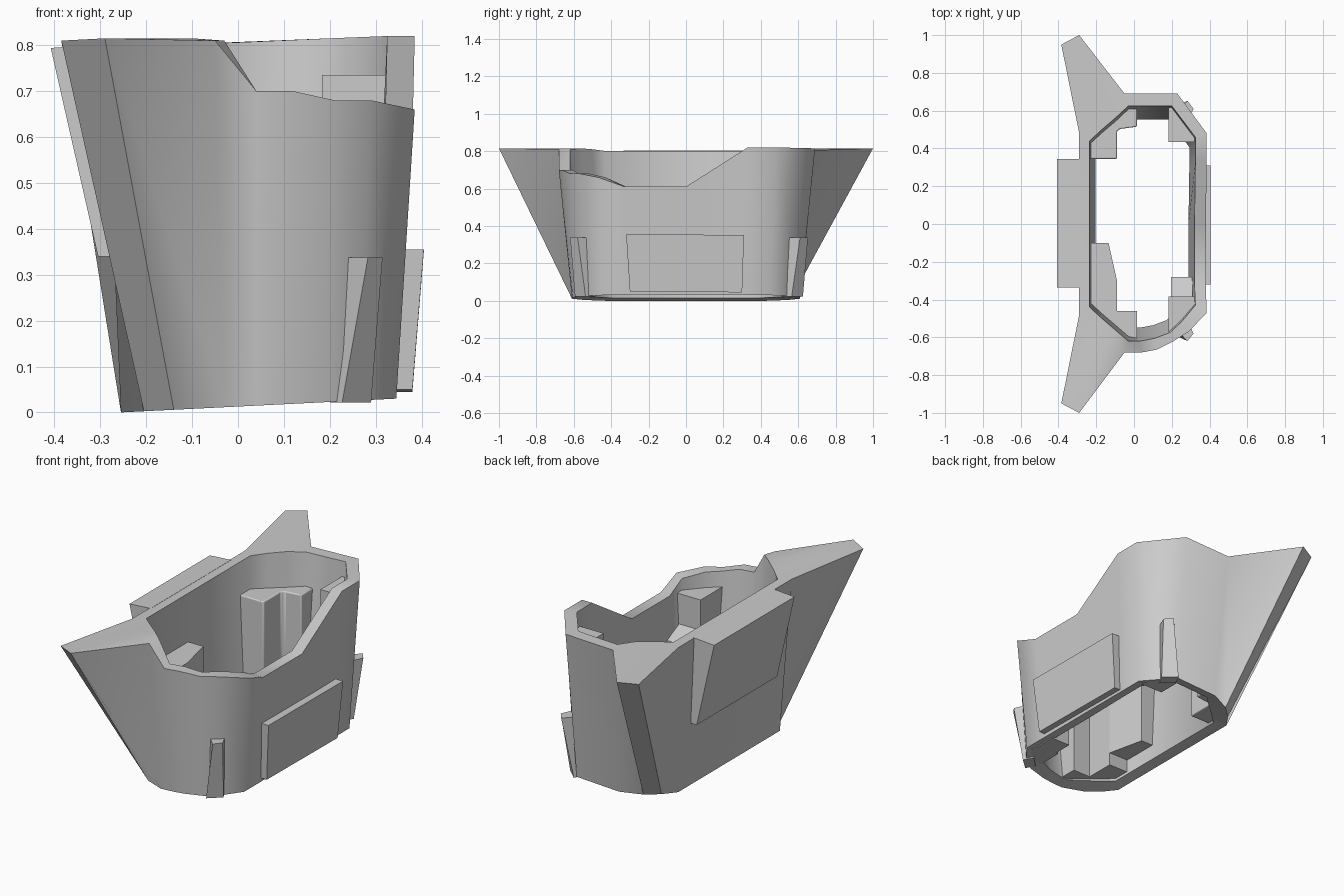
import bpy, bmesh, math

if "Cube" in bpy.data.objects:
    bpy.data.objects.remove(bpy.data.objects["Cube"])


def finish(name, bm, angle=30, bevel=0):
    bmesh.ops.recalc_face_normals(bm, faces=bm.faces)
    me = bpy.data.meshes.new(name)
    bm.to_mesh(me)
    bm.free()
    ob = bpy.data.objects.new(name, me)
    bpy.context.collection.objects.link(ob)
    if bevel:
        mod = ob.modifiers.new("soft_edges", 'BEVEL')
        mod.width, mod.segments = bevel, 2
    bpy.ops.object.select_all(action='DESELECT')
    ob.select_set(True)
    bpy.context.view_layer.objects.active = ob
    bpy.ops.object.shade_smooth_by_angle(angle=math.radians(angle))
    return ob


def loft(name, rings, closed_loop=False, angle=30, bevel=0):
    """Skin matching rings of points; cap the ends or join last to first."""
    bm = bmesh.new()
    vs = [[bm.verts.new(p) for p in r] for r in rings]
    n = len(vs[0])
    for k in range(len(vs) if closed_loop else len(vs) - 1):
        a, b = vs[k], vs[(k + 1) % len(vs)]
        for i in range(n):
            j = (i + 1) % n
            bm.faces.new((a[i], a[j], b[j], b[i]))
    if not closed_loop:
        bm.faces.new(vs[0][::-1])
        bm.faces.new(vs[-1])
    return finish(name, bm, angle, bevel)


def floor_z(x):
    return max(0, 0.05 * (x + 0.255))


# Shell section: outer rim x y z, outer foot x y, inner rim x y
fin = [(-.29, -.48, .802, -.255, -.43, -.235, -.44),
       (-.385, -.95, .81, -.205, -.50, -.17, -.50),
       (-.29, -1.0, .815, -.14, -.56, -.10, -.56)]
body = [(-.05, -.68, .81, -.03, -.61, -.03, -.62),
        (.04, -.68, .70, .04, -.61, .03, -.62),
        (.12, -.665, .70, .10, -.605, .11, -.605),
        (.21, -.62, .68, .20, -.58, .19, -.575),
        (.29, -.57, .68, .265, -.54, .25, -.52),
        (.385, -.47, .66, .345, -.44, .325, -.43),
        (.38, -.33, .61, .345, -.30, .32, -.32),
        (.38, 0, .61, .345, 0, .32, 0),
        (.385, .33, .82, .345, .30, .325, .33),
        (.385, .48, .82, .345, .45, .325, .46),
        (.23, .69, .815, .22, .61, .20, .625),
        (-.05, .69, .805, -.03, .61, -.03, .625)]
back_fin = [(x, -y, z, a, -b, c, -d) for x, y, z, a, b, c, d in reversed(fin)]
sec = fin + body + back_fin
outer_top = [s[:3] for s in sec]
outer_foot = [(s[3], s[4], floor_z(s[3])) for s in sec]
inner_top = [(s[5], s[6], s[2]) for s in sec]
inner_foot = []
for s in sec:
    x, y = .045 + (s[5] - .045) * .885, s[6] * .885
    inner_foot.append((x, y, floor_z(x) + .012))
loft("hull_shell", [outer_top, outer_foot, inner_foot, inner_top], True, 58)

# Overhanging wedge on the left wall
wedge = [(-.408, .794), (-.283, .803), (-.262, .34), (-.305, .34)]
loft("side_wedge", [[(x, y, z) for x, z in wedge] for y in (-.335, .345)])

# Flat panel on the right wall
loft("side_panel", [
    [(.345, -.30, .05), (.38, -.30, .05), (.38, .30, .045), (.345, .30, .045)],
    [(.355, -.32, .355), (.405, -.32, .355), (.405, .31, .352), (.355, .31, .352)]])

# Ribs on the right corners, narrowing upwards
for name, sy, k in (("front_rib", -1, .95), ("back_rib", 1, 1.0)):
    top = [(.22, .585), (.283, .652), (.315, .61), (.275, .52)]
    foot = [(.20, .57), (.227, .625), (.29, .565), (.26, .51)]
    loft(name, [[(x, sy * y * k, .022) for x, y in foot],
                [(x, sy * y * k, .337) for x, y in top]])


# Inner columns, kept inside the sloping wall at the foot
def column(name, pts, z0, z1, bevel=0, drop=0):
    ymin = min(abs(p[1]) for p in pts)
    foot = []
    for x, y in pts:
        fx, fy = min(max(x, -.225), .315), min(max(y, -.57), .57)
        # hold back from the chamfered left corners
        lim = .59 + min(0, (fx + .03) * .7)
        foot.append((fx, max(-lim, min(lim, fy)), z0))
    top = [(x, y, z1 - (drop if abs(y) < ymin + .01 else 0)) for x, y in pts]
    loft(name, [foot, top], bevel=bevel)


column("back_left_column", [(-.238, .345), (-.09, .345), (-.09, .49), (-.075, .503),
       (.015, .515), (.015, .635), (-.03, .635), (-.238, .455)], .03, .63, .006)
column("back_right_column", [(.183, .435), (.33, .435), (.33, .465),
       (.205, .635), (.183, .635)], .03, .735)
column("front_right_column", [(.183, -.385), (.335, -.385), (.335, -.44),
       (.20, -.585), (.183, -.59)], .03, .60)
column("front_right_step", [(.197, -.28), (.31, -.28), (.31, -.39), (.197, -.39)],
       .03, .44, drop=.05)
column("front_left_column", [(-.238, -.30), (-.09, -.30), (-.09, -.46), (.015, -.46),
       (.015, -.62), (-.03, -.62), (-.238, -.44)], .03, .55)
column("front_left_bracket", [(-.23, -.10), (-.135, -.10), (-.09, -.30), (-.23, -.30)],
       .10, .55)
